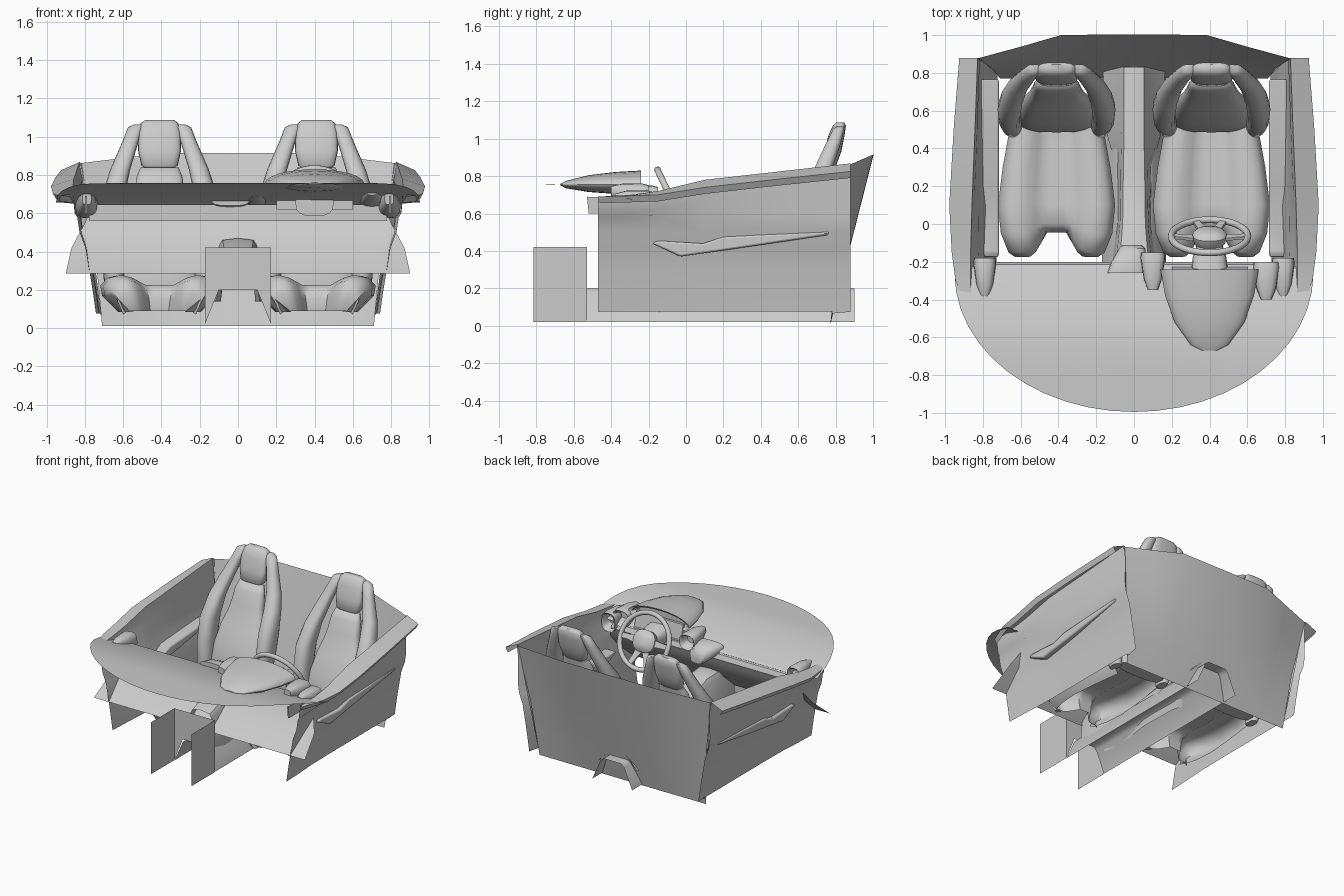
import bpy, bmesh, math
from mathutils import Matrix, Vector

if "Cube" in bpy.data.objects:
    bpy.data.objects.remove(bpy.data.objects["Cube"])


def make(name, verts, faces, mirror=False, angle=40, bevel=0, fix=False):
    me = bpy.data.meshes.new(name)
    me.from_pydata([tuple(v) for v in verts], [], faces)
    if fix:
        bm = bmesh.new()
        bm.from_mesh(me)
        bmesh.ops.recalc_face_normals(bm, faces=bm.faces)
        bm.to_mesh(me)
        bm.free()
    ob = bpy.data.objects.new(name, me)
    bpy.context.collection.objects.link(ob)
    bpy.ops.object.select_all(action='DESELECT')
    ob.select_set(True)
    bpy.context.view_layer.objects.active = ob
    bpy.ops.object.shade_smooth_by_angle(angle=math.radians(angle))
    if bevel:
        m = ob.modifiers.new("bevel", 'BEVEL')
        m.width, m.segments = bevel, 2
    if mirror:
        ob.modifiers.new("mirror", 'MIRROR')
    return ob


def loft(name, rings, closed=True, caps=True, **kw):
    """Skin a list of equal-length point rows."""
    n = len(rings[0])
    faces = []
    for i in range(len(rings) - 1):
        for j in range(n if closed else n - 1):
            k = (j + 1) % n
            faces.append((i*n + j, i*n + k, (i+1)*n + k, (i+1)*n + j))
    if caps and closed:
        faces += [tuple(range(n))[::-1], tuple(range((len(rings)-1)*n, len(rings)*n))]
    return make(name, [p for r in rings for p in r], faces, fix=closed, **kw)


def ring(c, a, b, plane='xy', n=16, p=1.0):
    """Superellipse; p below 1 gives a squarer outline."""
    out = []
    for i in range(n):
        t = 2 * math.pi * i / n
        u = a * math.copysign(abs(math.cos(t)) ** p, math.cos(t))
        v = b * math.copysign(abs(math.sin(t)) ** p, math.sin(t))
        out.append((c[0]+u, c[1]+v, c[2]) if plane == 'xy' else (c[0]+u, c[1], c[2]+v))
    return out


def slab(name, prof, x0, x1, **kw):
    """Side profile (y, z) extruded along x."""
    return loft(name, [[(x, y, z) for y, z in prof] for x in (x0, x1)], **kw)


# Dashboard top sheet: half ellipse, rolling down toward the seats
def dash_z(y):
    t = max(0, min(1, (y + .72) / .48))
    return .757 - .1 * t ** 1.7


rows = []
for i in range(17):
    t = i / 16
    rows.append([])
    for j in range(25):
        x = -.95 * math.cos(math.pi * j / 24)
        y = -.235 - (.735 * math.sqrt(max(0, 1 - (x/.95)**2)) + .025) * t
        rows[-1].append((x, y, dash_z(y)))
loft("dash_top", rows, closed=False)

# Dashboard fascia and knee panel
prof = [(-.235, .657, .93), (-.22, .645, .8), (-.235, .635, .78), (-.21, .6, .78),
        (-.225, .55, .8), (-.31, .42, .87), (-.47, .285, .9)]
loft("dash_fascia", [[(s*w, y, z) for s in (-1, -.5, 0, .5, 1)] for y, z, w in prof], closed=False)
slab("dash_rail", [(-.25, .56), (-.215, .565), (-.2, .6), (-.215, .635), (-.25, .645)], -.78, .78)
slab("dash_end", [(-.53, .69), (-.3, .68), (-.25, .6), (-.52, .6)], .79, .8, mirror=True)

# Instrument hood, hollow toward the driver
rings = []
for y, w, h, d in [(-.67, .04, .005, .005), (-.64, .1, .02, .02), (-.52, .185, .05, .04),
                   (-.38, .235, .067, .05), (-.24, .26, .075, .06), (-.25, .235, .06, .05),
                   (-.3, .21, .045, .04)]:
    rings.append([(x, yy, .755 + z * (h if z > 0 else d))
                  for x, yy, z in ring((.4, y, 0), w, 1, 'xz', 24)])
loft("instrument_hood", rings)
slab("instrument_panel", [(-.27, .76), (-.25, .76), (-.22, .62), (-.27, .62)], .2, .6)

# Air vents: open pods
for x, z, w, h, y0 in [(.1, .685, .065, .06, -.15), (.7, .69, .07, .065, -.2),
                       (-.79, .645, .06, .075, -.18), (.79, .645, .06, .075, -.18)]:
    loft("air_vent", [ring((x, y0 + dy, z - dy*.15), w*k, h*k, 'xz', 16, .7) for dy, k in
                      [(-.2, .4), (-.14, .75), (-.03, 1), (0, .95), (-.01, .78), (-.07, .65)]])
loft("centre_pod", [ring((-.03 + dx, y, z), w, h, 'xz', 16, .7) for dx, y, z, w, h in
                    [(-.01, -.26, .67, .1, .03), (0, -.2, .65, .09, .05), (.02, -.13, .62, .07, .05),
                     (.02, -.11, .6, .05, .03)]])

# Steering wheel: rim, hub, spokes and column in a tilted frame
M = Matrix.Translation((.4, -.065, .65)) @ Matrix.Rotation(math.radians(-64.5), 4, 'X')
R, r, nu, nv = .203, .018, 40, 10
rim = []
for i in range(nu + 1):
    a = 2 * math.pi * i / nu
    rim.append([M @ Vector(((R + r*math.cos(b)) * math.cos(a), (R + r*math.cos(b)) * math.sin(a),
                            r*math.sin(b))) for b in [2*math.pi*k/nv for k in range(nv)]])
loft("steering_wheel_rim", rim, caps=False)
loft("steering_wheel_hub", [[M @ Vector(p) for p in ring((0, 0, z), a, a*.9, n=20, p=.8)] for z, a in
                            [(-.06, .06), (-.03, .085), (.01, .09), (.03, .07), (.04, .03)]])
for ang in (0, 180, 68, 112):
    S = M @ Matrix.Rotation(math.radians(ang), 4, 'Z')
    loft("steering_wheel_spoke", [[S @ Vector((x, sy*w, z + sz)) for sy, sz in
                                   [(-1, -.008), (1, -.008), (1, .008), (-1, .008)]]
                                  for x, w, z in [(.06, .03, -.01), (.13, .02, -.005), (.2, .018, 0)]])
loft("steering_column", [ring((.4, y, z), a, a*.7, 'xz', 16, .7) for y, z, a in
                         [(-.28, .655, .1), (-.18, .65, .09), (-.1, .64, .065)]])

# Door panel: sill and inner wall
secs = [(-.47, .88, .69, .86, .69), (-.3, .945, .695, .865, .7), (-.15, .965, .7, .865, .72),
        (.1, .978, .74, .858, .78), (.5, .955, .785, .842, .825), (.88, .925, .825, .828, .868)]
rows = []
for y, xo, zo, xi, zi in secs:
    f = .02 * max(0, min(1, (-.1 - y) / .3))
    rows.append([(xo - .02, y, zo - .035), (xo, y, zo), (xi, y, zi), (xi - .012, y, zi - .1)] +
                [(x + f, y, z) for x, z in [(.82, .58), (.808, .5), (.778, .42), (.757, .3),
                                            (.74, .2), (.722, .075)]])
loft("door_panel", rows, closed=False, mirror=True)
rear_edge = rows[-1][2:]

# Armrest and door handle
slab("door_armrest", [(-.18, .44), (-.03, .37), (.25, .41), (.76, .485), (.77, .505), (.2, .475),
                      (.09, .44), (-.15, .455)], .715, .812, mirror=True, bevel=.012)

# Rear bulkhead, leaning back, with pillar strips joining the doors
def back_y(z, u):
    return .77 + .255 * z - .12 * max(0, abs(u) - .45) / .55 * (z / .91)

rows = []
for zf, w in [(0, .71), (.25, .73), (.5, .75), (.75, .79), (1, .83)]:
    rows.append([])
    for u in (-1, -.73, -.46, 0, .46, .73, 1):
        z = .01 + zf * (.905 - max(0, abs(u) - .46) * .1)
        rows[-1].append((u * w, back_y(z, u), z))
loft("rear_bulkhead", rows, closed=False)
loft("rear_pillar", [rear_edge, [(.71 + .13 * max(0, z - .05), back_y(z, 1), z - .01)
                                 for _, _, z in rear_edge]], closed=False, mirror=True)

# Transmission tunnel: open channel, with two tall side sheets at the front
def channel(y, wb, wt, zt):
    return [(-wb, y, .02), (-wt, y, zt - .02), (-wt + .025, y, zt), (wt - .025, y, zt),
            (wt, y, zt - .02), (wb, y, .02)]

loft("tunnel", [channel(y, .17, .1, .2) for y in (-.53, .9)], closed=False)
make("tunnel_side", [(.173, -.815, .02), (.173, -.53, .02), (.173, -.53, .42), (.173, -.815, .42)],
     [(0, 1, 2, 3)], mirror=True)
make("tunnel_step", [(-.173, -.53, .42), (.173, -.53, .42), (.1, -.53, .2), (-.1, -.53, .2),
                     (-.173, -.53, .02), (.173, -.53, .02)], [(0, 1, 2, 3), (0, 3, 4), (1, 5, 2)])

# Centre console
loft("centre_console", [[(-b, y, .14), (-w, y, z - .04), (-w*.8, y, z - .01), (0, y, z),
                         (w*.8, y, z - .01), (w, y, z - .04), (b, y, .14)] for y, w, z, b in
                        [(-.45, .09, .42, .11), (-.3, .1, .47, .12), (-.15, .09, .46, .11),
                         (0, .075, .38, .09), (.3, .07, .34, .095), (.5, .065, .32, .15),
                         (.83, .065, .28, .165)]], closed=False)

# Seats: built on the +x side and mirrored; the cushion is an open shell
C = .41
us = [i / 8 - 1 for i in range(17)]
rows = []
for y, hw, zm, k, bol in [(-.14, .19, .09, .1, .0), (-.175, .22, .15, .13, .03), (-.15, .255, .2, .12, .05),
                          (-.05, .295, .225, .05, .05), (.1, .31, .225, 0, .05), (.3, .285, .21, 0, .05),
                          (.52, .245, .2, 0, .05)]:
    row = []
    for u in us:
        b = max(0, 1 - ((abs(u) - .68) / .4) ** 2)
        row.append((C + u*hw, y + k * (1 - b) * (abs(u) < .68), zm + bol * b - .02 * (abs(u) == 1)))
    skirt = [[(C + s*hw*.97, y, min(.17, zm)), (C + s*hw*.7, y, .085)] for s in (-1, 1)]
    rows.append(skirt[0][::-1] + row + skirt[1])
loft("seat_cushion", rows, closed=False, mirror=True, angle=60)

loft("seat_back", [ring((C, y, z), w, d, n=20, p=.7) for y, z, w, d in
                   [(.56, .14, .19, .06), (.57, .24, .215, .085), (.605, .4, .2, .08), (.65, .54, .175, .06),
                    (.685, .63, .145, .05), (.71, .7, .13, .05), (.735, .79, .12, .04), (.755, .84, .1, .03)]],
     mirror=True, angle=60)

for s in (-1, 1):
    loft("seat_side_bolster", [ring((C + s*x, y, z), w, d, n=14, p=.85) for x, y, z, w, d in
                               [(.21, .54, .12, .03, .05), (.235, .54, .24, .055, .08),
                                (.25, .57, .42, .058, .085), (.25, .605, .58, .062, .085),
                                (.235, .67, .72, .058, .065), (.205, .73, .83, .052, .05),
                                (.15, .79, .98, .042, .04), (.125, .815, 1.05, .04, .03),
                                (.11, .825, 1.065, .02, .02)]], mirror=True, angle=60)

loft("seat_headrest", [ring((C, y, z), w, d, n=20, p=.6) for y, z, w, d in
                       [(.765, .83, .07, .02), (.765, .85, .095, .035), (.785, .93, .113, .045),
                        (.805, 1.02, .11, .043), (.82, 1.07, .098, .035), (.825, 1.088, .075, .02)]],
     mirror=True, angle=60)
